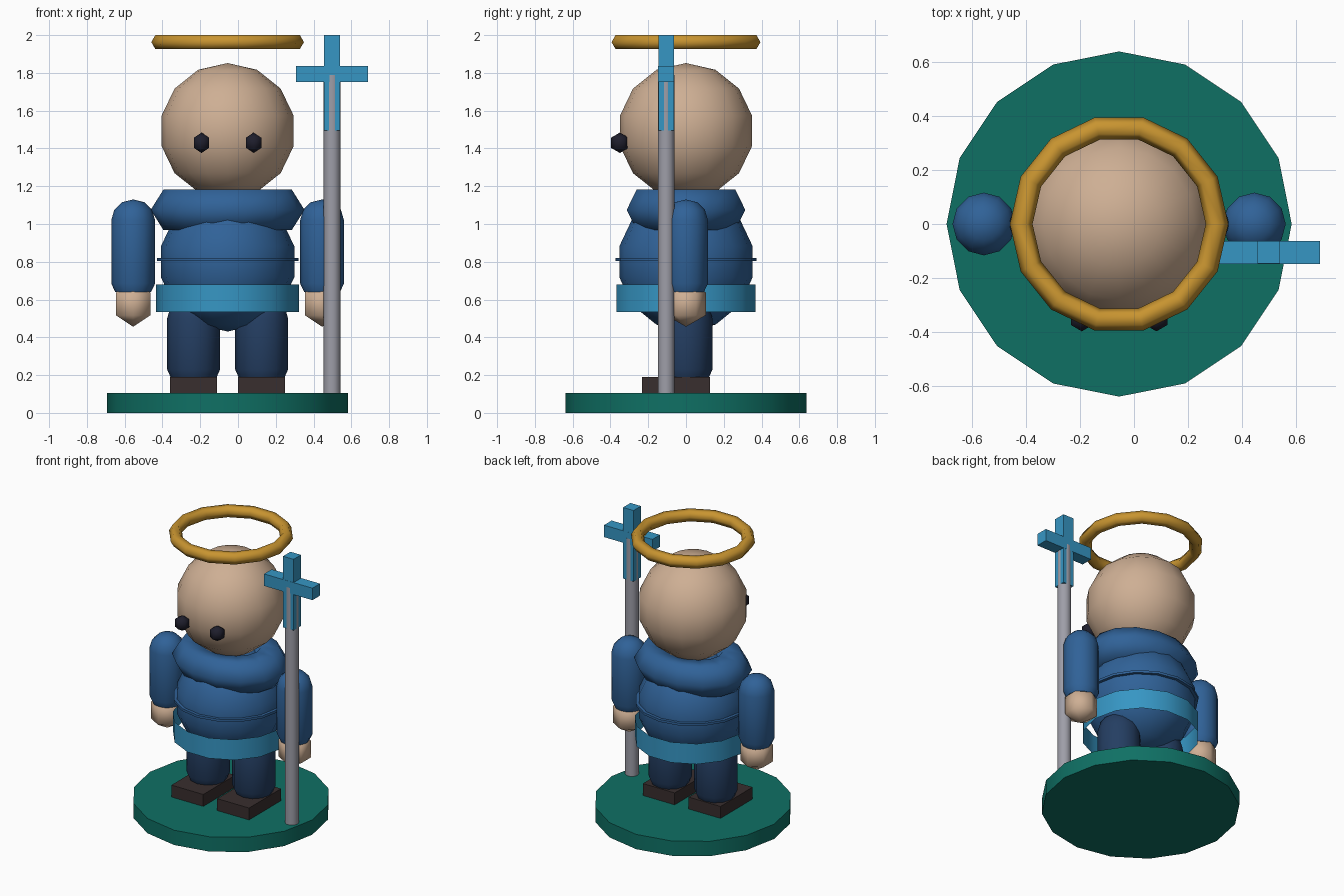
import bpy
import bmesh
import math
from mathutils import Matrix

cube = bpy.data.objects.get("Cube")
if cube:
    bpy.data.objects.remove(cube, do_unlink=True)

MID = -0.055  # body axis


def material(name, r, g, b):
    """Flat colour from 0-255 display values, stored as linear."""
    def lin(c):
        c /= 255
        return c / 12.92 if c <= 0.04045 else ((c + 0.055) / 1.055) ** 2.4
    col = (lin(r), lin(g), lin(b), 1)
    m = bpy.data.materials.new(name)
    m.use_nodes = True
    m.diffuse_color = col
    m.node_tree.nodes["Principled BSDF"].inputs["Base Color"].default_value = col
    return m


SKIN = material("skin", 206, 175, 148)
BLUE = material("robe_blue", 48, 98, 152)
NAVY = material("trouser_navy", 36, 62, 98)
SKY = material("sky_blue", 54, 150, 196)
TEAL = material("base_teal", 15, 112, 100)
GOLD = material("halo_gold", 200, 148, 48)
GREY = material("pole_grey", 158, 158, 168)
BROWN = material("shoe_brown", 56, 46, 46)
BLACK = material("eye_black", 30, 30, 44)


def finish(name, bm, mat, loc, smooth=None):
    bmesh.ops.recalc_face_normals(bm, faces=bm.faces)
    me = bpy.data.meshes.new(name)
    bm.to_mesh(me)
    bm.free()
    me.materials.append(mat)
    ob = bpy.data.objects.new(name, me)
    ob.location = loc
    bpy.context.collection.objects.link(ob)
    if smooth:
        bpy.ops.object.select_all(action='DESELECT')
        ob.select_set(True)
        bpy.context.view_layer.objects.active = ob
        bpy.ops.object.shade_smooth_by_angle(angle=math.radians(smooth))
    return ob


def ball(name, mat, loc, r, segs, rings, zscale=1, smooth=70):
    bm = bmesh.new()
    bmesh.ops.create_uvsphere(bm, u_segments=segs, v_segments=rings, radius=r)
    bmesh.ops.scale(bm, vec=(1, 1, zscale), verts=bm.verts)
    return finish(name, bm, mat, loc, smooth)


def box(name, mat, loc, size):
    bm = bmesh.new()
    bmesh.ops.create_cube(bm, size=1, matrix=Matrix.Diagonal((*size, 1)))
    return finish(name, bm, mat, loc)


def tube(name, mat, x, y, r, z0, z1, segs, caps=True):
    bm = bmesh.new()
    bmesh.ops.create_cone(bm, cap_ends=caps, segments=segs, radius1=r, radius2=r,
                          depth=z1 - z0)
    # put a corner on the +x axis
    a = min((math.atan2(v.co.y, v.co.x) for v in bm.verts), key=abs)
    bmesh.ops.rotate(bm, cent=(0, 0, 0), matrix=Matrix.Rotation(-a, 3, 'Z'), verts=bm.verts)
    return finish(name, bm, mat, (x, y, (z0 + z1) / 2), 40)


def lathe(name, mat, x, y, profile, segs, smooth=50):
    """Spin (radius, height) points round the z axis."""
    bm = bmesh.new()
    vs = [bm.verts.new((r, 0, z)) for r, z in profile]
    es = [bm.edges.new(p) for p in zip(vs, vs[1:])]
    bmesh.ops.spin(bm, geom=vs + es, cent=(0, 0, 0), axis=(0, 0, 1),
                   angle=math.tau, steps=segs)
    bmesh.ops.remove_doubles(bm, verts=bm.verts, dist=0.0005)
    return finish(name, bm, mat, (x, y, 0), smooth)


def ring(name, mat, z, major, minor, segs, yscale=1, zscale=1):
    """Torus with a six-sided section."""
    bm = bmesh.new()
    loops = []
    for i in range(segs):
        a = math.tau * i / segs
        loop = []
        for j in range(6):
            b = math.tau * j / 6
            r = major + minor * math.cos(b)
            loop.append(bm.verts.new((r * math.cos(a), r * math.sin(a) * yscale,
                                      minor * math.sin(b) * zscale)))
        loops.append(loop)
    for i in range(segs):
        p, q = loops[i], loops[(i + 1) % segs]
        for j in range(6):
            k = (j + 1) % 6
            bm.faces.new((p[j], q[j], q[k], p[k]))
    return finish(name, bm, mat, (MID, 0, z), 65)


# Round base
tube("base", TEAL, MID, 0, 0.638, 0, 0.105, 16)

# Torso, waist seam, belt and collar
ball("torso", BLUE, (MID, 0, 0.80), 0.362, 16, 7, 1.02)
tube("waist_seam", BLUE, MID, 0, 0.374, 0.803, 0.82, 16)
tube("belt", SKY, MID, 0, 0.378, 0.535, 0.68, 14, caps=False)
ring("collar", BLUE, 1.075, 0.272, 0.135, 14, 0.79, 0.92)

# Head and halo
ball("head", SKIN, (MID, 0, 1.493), 0.359, 16, 7)
ring("halo", GOLD, 1.963, 0.362, 0.042, 14)

# Paired parts
sleeve = [(0, 0.64), (0.095, 0.64), (0.116, 0.685), (0.116, 1.02),
          (0.1, 1.075), (0.06, 1.115), (0, 1.13)]
leg = [(0, 0.11), (0.1, 0.15), (0.12, 0.185), (0.14, 0.23), (0.14, 0.50),
       (0.12, 0.57), (0.07, 0.62), (0, 0.64)]
for side, s in (("left", 1), ("right", -1)):
    ball(side + "_eye", BLACK, (MID + s * 0.138, -0.35, 1.43), 0.054, 6, 3)
    lathe(side + "_sleeve", BLUE, MID + s * 0.5, 0, sleeve, 12)
    ball(side + "_hand", SKIN, (MID + s * 0.5, 0, 0.577), 0.121, 6, 3)
    lathe(side + "_leg", NAVY, MID + s * 0.18, 0, leg, 12)
    box(side + "_shoe", BROWN, (MID + s * 0.18, -0.053, 0.147), (0.25, 0.36, 0.085))

# Staff with a cross on top
tube("staff_pole", GREY, 0.498, -0.105, 0.045, 0.105, 1.79, 10)
box("cross_upright", SKY, (0.498, -0.105, 1.748), (0.083, 0.083, 0.505))
box("cross_bar", SKY, (0.498, -0.105, 1.793), (0.38, 0.085, 0.085))
